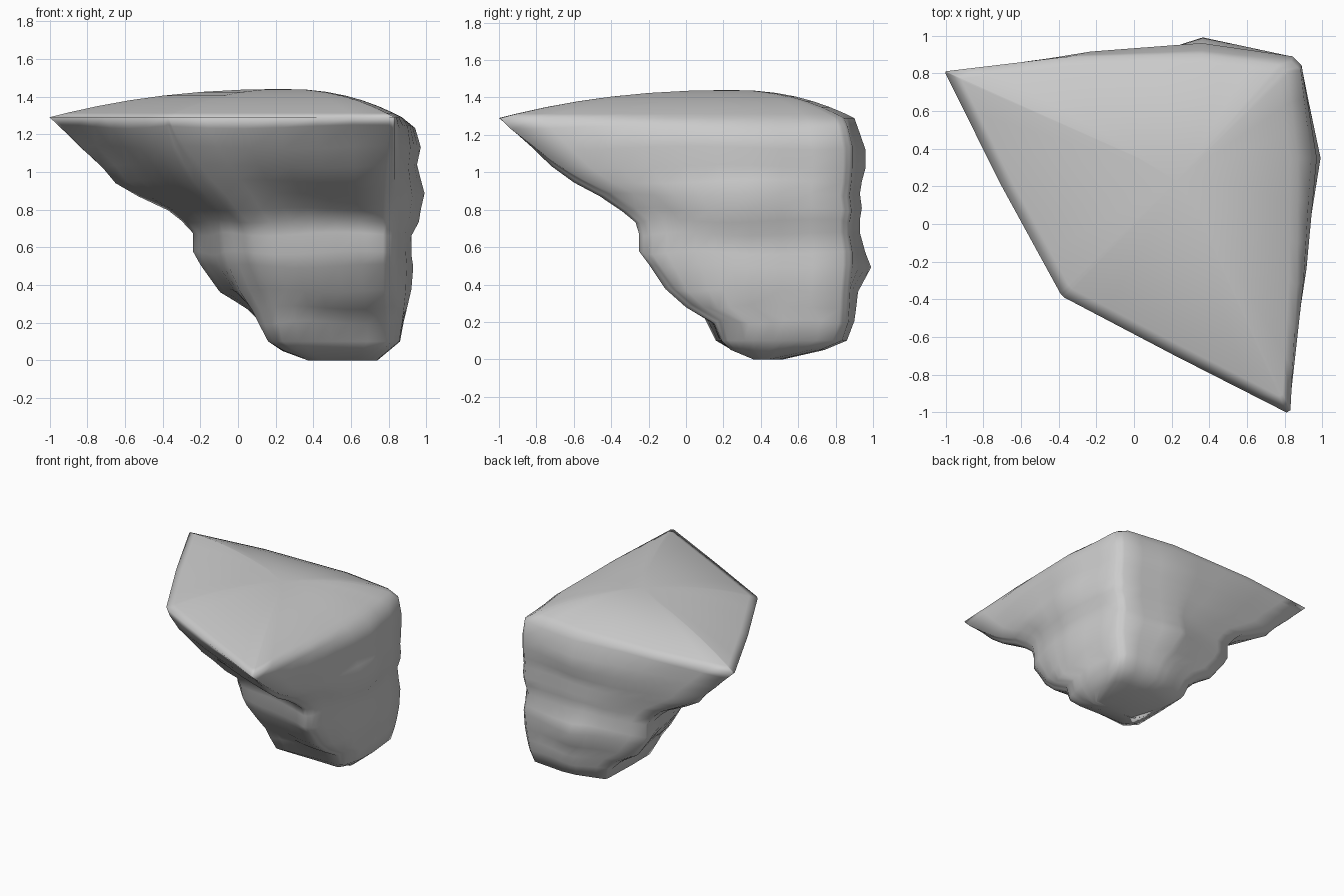
import bpy, bmesh, math

if "Cube" in bpy.data.objects:
    bpy.data.objects.remove(bpy.data.objects["Cube"])

# height, left tip x, front tip y, front-left bulge, right x, back y
SECTIONS = [
    (0.00, 0.38, 0.36, 0.40, 0.74, 0.52),
    (0.05, 0.24, 0.24, 0.27, 0.80, 0.74),
    (0.10, 0.17, 0.19, 0.19, 0.86, 0.86),
    (0.20, 0.13, 0.15, 0.15, 0.88, 0.90),
    (0.28, 0.05, 0.00, 0.12, 0.90, 0.91),
    (0.37, -0.10, -0.11, 0.07, 0.92, 0.92),
    (0.50, -0.20, -0.20, 0.01, 0.93, 0.99),
    (0.57, -0.24, -0.25, -0.01, 0.92, 0.96),
    (0.67, -0.24, -0.25, -0.02, 0.92, 0.93),
    (0.74, -0.30, -0.27, -0.04, 0.96, 0.93),
    (0.80, -0.37, -0.34, -0.10, 0.97, 0.94),
    (0.88, -0.53, -0.46, -0.16, 0.99, 0.93),
    (0.95, -0.65, -0.60, -0.22, 0.97, 0.94),
    (1.03, -0.72, -0.72, -0.27, 0.95, 0.96),
    (1.13, -0.83, -0.83, -0.33, 0.97, 0.96),
    (1.24, -0.94, -0.95, -0.37, 0.94, 0.92),
    (1.29, -1.00, -1.00, -0.38, 0.87, 0.90),
]
STEPS = 3  # points per outline segment


def outline(z, xl, yf, fl, xr, yb):
    """Wedge-shaped cross-section, subdivided evenly."""
    yl, xf = min(0.81, yb - 0.08), min(0.82, xr - 0.05)
    mid = (yf + yb) / 2 if yf > 0 else 0.35
    k = min(1.0, (1.30 - z) / 0.45)           # corners get rounder below the rim
    k *= min(1.0, 0.2 + z * 2)
    c = 0.02 + 0.035 * min(1.0, z / 0.6)      # back corner cut
    xc, yc = min(xr - c, 0.89), min(yb - c, 0.89)
    ctrl = [(xl + 0.02 * k, yl + 0.02 * k),
            (xl, yl - 0.05 * k - 0.01),
            ((xl + fl) / 2 - 0.02, (yl + fl) / 2),
            (fl - 0.05 * k - 0.01, fl + 0.10 * k + 0.01),
            (fl + 0.09 * k + 0.01, fl - 0.05 * k - 0.01),
            ((xf + fl) / 2, (yf + fl) / 2 - 0.01),
            (xf - 0.04 * k - 0.01, yf),
            (xf + 0.01, yf + 0.06 * k + 0.01),
            ((xf + xr) / 2 + 0.02, (yf + mid) / 2),
            (xr, mid),
            (xc, yc - 0.05),
            (xc - 0.05, yc),
            (max(0.36, (xl + xr) / 2), yb),
            ((xl * 2 + xr) / 3, (yl + yb) / 2 + 0.03)]
    pts = []
    for i, a in enumerate(ctrl):
        b = ctrl[(i + 1) % len(ctrl)]
        for s in range(STEPS):
            t = s / STEPS
            pts.append((a[0] + (b[0] - a[0]) * t, a[1] + (b[1] - a[1]) * t))
    return pts


bm = bmesh.new()
rings = []

# weathered side walls with slightly wavy strata
for z, *shape in SECTIONS:
    pts = outline(z, *shape)
    wob = 0.01 if 0.11 < z < 1.28 else 0
    rings.append([bm.verts.new((x, y, z + wob * math.sin(
        12 * math.pi * i / len(pts) + z * 9))) for i, (x, y) in enumerate(pts)])

# gently domed top
rim = [v.co.copy() for v in rings[-1]]
for s in (0.93, 0.8, 0.66, 0.52, 0.36, 0.18):
    z = 1.29 + 0.15 * (1 - s ** 2.2)
    rings.append([bm.verts.new((0.25 + (p.x - 0.25) * s, 0.25 + (p.y - 0.25) * s, z))
                  for p in rim])

# skin between rings and close both ends
for lo, hi in zip(rings, rings[1:]):
    n = len(lo)
    for i in range(n):
        j = (i + 1) % n
        bm.faces.new((lo[i], lo[j], hi[j], hi[i]))
for ring, z in ((rings[0], 0.0), (rings[-1], 1.44)):
    c = bm.verts.new((sum(v.co.x for v in ring) / len(ring),
                      sum(v.co.y for v in ring) / len(ring), z))
    for i in range(len(ring)):
        bm.faces.new((ring[i], ring[(i + 1) % len(ring)], c))
bmesh.ops.recalc_face_normals(bm, faces=bm.faces)

mesh = bpy.data.meshes.new("cliff_rock")
bm.to_mesh(mesh)
bm.free()
rock = bpy.data.objects.new("cliff_rock", mesh)
bpy.context.collection.objects.link(rock)
bpy.context.view_layer.objects.active = rock
rock.select_set(True)
bpy.ops.object.shade_smooth()
